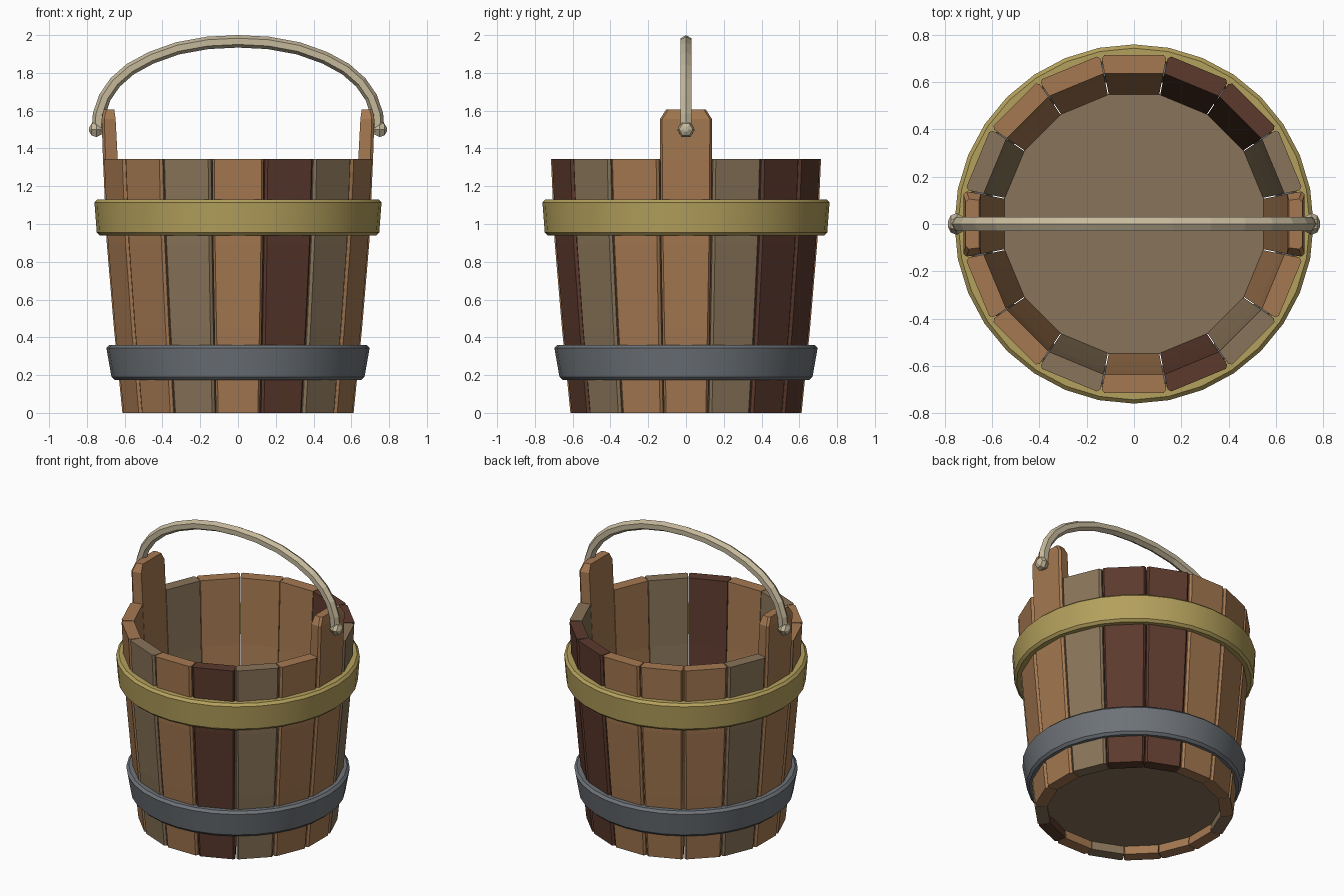
import bpy, bmesh, math
from mathutils import Vector, Matrix

if "Cube" in bpy.data.objects:
    bpy.data.objects.remove(bpy.data.objects["Cube"])


def material(name, rgb):
    m = bpy.data.materials.new(name)
    m.diffuse_color = (*rgb, 1)
    m.use_nodes = True
    m.node_tree.nodes["Principled BSDF"].inputs["Base Color"].default_value = m.diffuse_color
    return m


BROWN = material("warm brown wood", (0.376, 0.19, 0.082))
GREY = material("grey brown wood", (0.25, 0.175, 0.10))
DARK = material("dark red wood", (0.107, 0.042, 0.027))
BRASS = material("brass", (0.456, 0.352, 0.107))
IRON = material("iron", (0.156, 0.171, 0.188))
PALE = material("pale handle", (0.56, 0.48, 0.33))


def make_object(name, rings, mat, closed=False, smooth=False):
    """Skin a list of equal-length point rings, capped unless closed."""
    bm = bmesh.new()
    vs = [[bm.verts.new(p) for p in ring] for ring in rings]
    n = len(vs[0])
    pairs = list(zip(vs, vs[1:] + vs[:1])) if closed else list(zip(vs, vs[1:]))
    for a, b in pairs:
        for i in range(n):
            j = (i + 1) % n
            bm.faces.new((a[i], a[j], b[j], b[i]))
    if not closed:
        bm.faces.new(vs[0][::-1])
        bm.faces.new(vs[-1])
    bmesh.ops.recalc_face_normals(bm, faces=bm.faces[:])
    me = bpy.data.meshes.new(name)
    bm.to_mesh(me)
    bm.free()
    me.materials.append(mat)
    ob = bpy.data.objects.new(name, me)
    bpy.context.collection.objects.link(ob)
    if smooth:
        bpy.ops.object.select_all(action='DESELECT')
        ob.select_set(True)
        bpy.context.view_layer.objects.active = ob
        bpy.ops.object.shade_smooth_by_angle(angle=math.radians(30))
    return ob


# Staves: 16 around, two tall ones carry the handle
STAVES = 16
T = math.tan(math.pi / STAVES)
TH, CH = 0.078, 0.014


def stave_ring(z, outer, inner, width_scale=1.0):
    wo = (outer * T - 0.003) * width_scale
    wi = (inner * T - 0.002) * width_scale
    side = outer - CH
    ws = (side * T - 0.003) * width_scale
    return [Vector(p) for p in (
        (inner, -wi, z), (side, -ws, z), (outer, -wo + CH, z),
        (outer, wo - CH, z), (side, ws, z), (inner, wi, z))]


PROFILE = [(0, 0.612), (0.45, 0.657), (0.9, 0.695), (1.345, 0.715)]
WOOD = [BROWN, GREY, DARK, DARK, BROWN, BROWN, BROWN, GREY,
        BROWN, BROWN, BROWN, GREY, BROWN, DARK, GREY, BROWN]
for k, wood in enumerate(WOOD):
    rings = [stave_ring(z, r, r - TH) for z, r in PROFILE]
    tall = k % 8 == 0
    if tall:
        rings.append(stave_ring(1.555, 0.722, 0.648))
        rings.append(stave_ring(1.605, 0.712, 0.655, 0.78))
    rot = Matrix.Rotation(k * math.tau / STAVES, 3, 'Z')
    rings = [[rot @ p for p in ring] for ring in rings]
    make_object(("tall_stave_" if tall else "stave_") + str(k), rings, wood)


def circle(r, z, n=32):
    return [Vector((r * math.cos(math.tau * i / n), r * math.sin(math.tau * i / n), z))
            for i in range(n)]


# Floor
make_object("bucket_floor", [circle(0.56, 0.06), circle(0.56, 0.13)], GREY)


# Hoops: chamfered band profile, lathed
def hoop(name, z0, z1, r0, r1, mat):
    c = 0.016
    prof = [(r0 - 0.06, z0), (r0 - c, z0), (r0, z0 + c),
            (r1, z1 - c), (r1 - c, z1), (r1 - 0.06, z1)]
    make_object(name, [circle(r, z) for r, z in prof], mat, closed=True, smooth=True)


hoop("upper_hoop", 0.94, 1.13, 0.748, 0.76, BRASS)
hoop("lower_hoop", 0.175, 0.36, 0.67, 0.697, IRON)

# Handle: six-sided rod swept along a mirrored arch
half = [(0.742, 1.49), (0.736, 1.58), (0.705, 1.67), (0.65, 1.75), (0.57, 1.82),
        (0.46, 1.88), (0.32, 1.93), (0.16, 1.959)]
path = [Vector((x, 0, z)) for x, z in half] + [Vector((0, 0, 1.967))]
path += [Vector((-x, 0, z)) for x, z in reversed(half)]
rings = []
for i, p in enumerate(path):
    t = (path[min(i + 1, len(path) - 1)] - path[max(i - 1, 0)]).normalized()
    side = Vector((0, 1, 0))
    up = side.cross(t)
    rings.append([p + 0.033 * (math.cos(a) * up + math.sin(a) * side)
                  for a in (math.tau * s / 6 for s in range(6))])
make_object("handle", rings, PALE)

# Pegs that hold the handle ends
for s, label in ((1, "right"), (-1, "left")):
    rings = [[Vector((s * x, r * math.cos(math.tau * i / 6), 1.5 + r * math.sin(math.tau * i / 6)))
              for i in range(6)]
             for x, r in ((0.69, 0.024), (0.722, 0.03), (0.75, 0.046), (0.775, 0.036), (0.788, 0.012))]
    make_object("handle_peg_" + label, rings, PALE)
